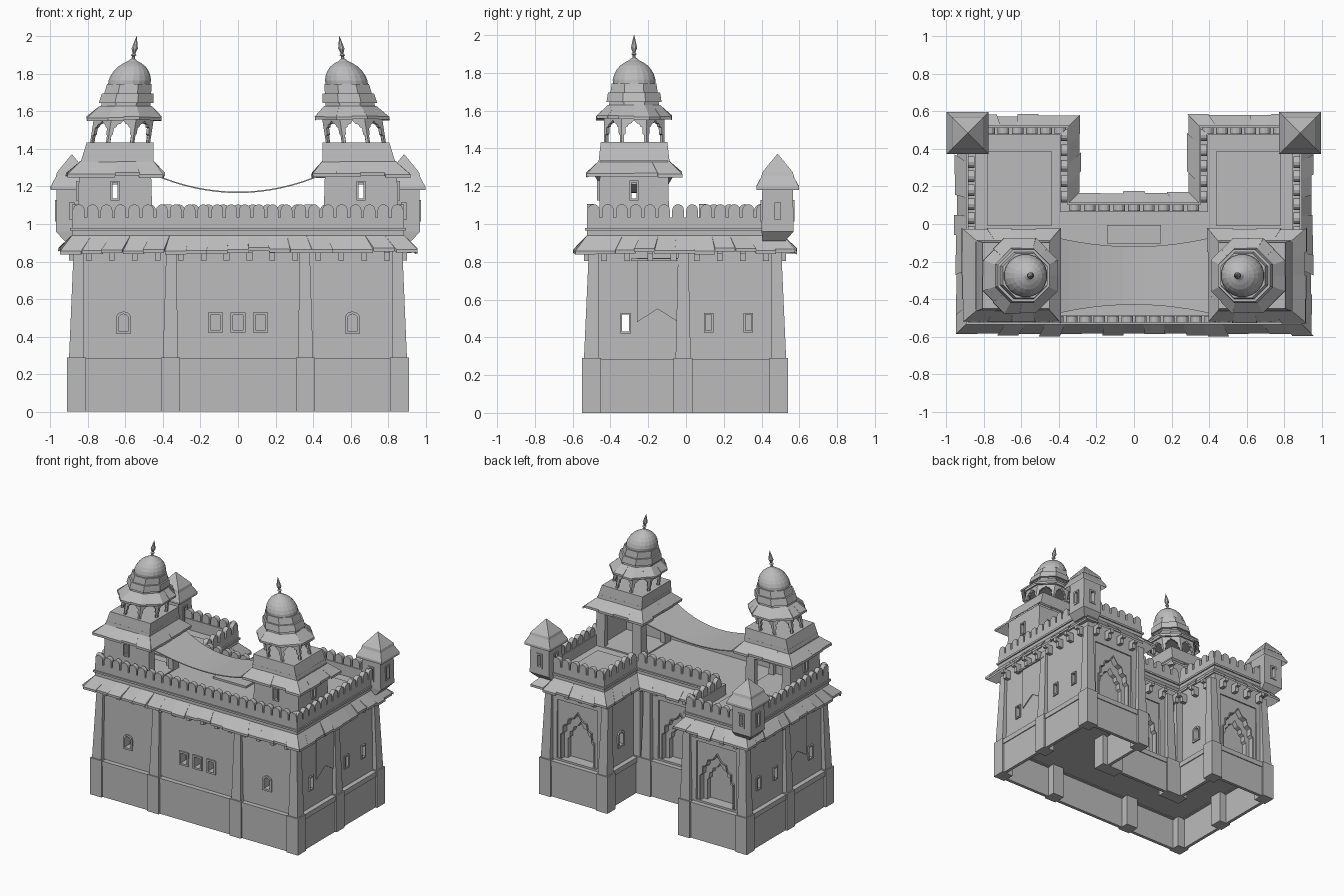
import bpy, bmesh, math, random
from mathutils import Vector

random.seed(4)
if "Cube" in bpy.data.objects:
    bpy.data.objects.remove(bpy.data.objects["Cube"])

stone = bpy.data.materials.new("grey stone")
stone.use_nodes = True
stone.diffuse_color = (0.5, 0.5, 0.5, 1)
stone.node_tree.nodes["Principled BSDF"].inputs["Base Color"].default_value = (0.5, 0.5, 0.5, 1)


def finish(name, bm):
    bmesh.ops.recalc_face_normals(bm, faces=bm.faces)
    me = bpy.data.meshes.new(name)
    bm.to_mesh(me)
    bm.free()
    me.materials.append(stone)
    ob = bpy.data.objects.new(name, me)
    bpy.context.collection.objects.link(ob)
    return ob


def cut(ob, cutter_bm):
    """Subtract a cutter mesh and drop it."""
    cutter = finish("cutter", cutter_bm)
    cutter.hide_render = True
    mod = ob.modifiers.new("cut", 'BOOLEAN')
    mod.operation, mod.object, mod.solver, mod.use_self = 'DIFFERENCE', cutter, 'EXACT', True
    bpy.context.view_layer.objects.active = ob
    bpy.ops.object.modifier_apply(modifier=mod.name)
    bpy.data.objects.remove(cutter)


def loft(bm, rings, caps=True, closed=False):
    """Skin a list of equal rings of points."""
    vs = [[bm.verts.new(p) for p in r] for r in rings]
    n = len(vs[0])
    pairs = list(zip(vs, vs[1:])) + ([(vs[-1], vs[0])] if closed else [])
    for a, b in pairs:
        for i in range(n):
            bm.faces.new((a[i], a[(i + 1) % n], b[(i + 1) % n], b[i]))
    if caps and not closed:
        bm.faces.new(vs[0][::-1])
        bm.faces.new(vs[-1])


def at(pts, z):
    return [(x, y, z) for x, y in pts]


def rect(cx, cy, hx, hy):
    return [(cx - hx, cy - hy), (cx + hx, cy - hy), (cx + hx, cy + hy), (cx - hx, cy + hy)]


def ngon(cx, cy, apothem, n=8):
    r = apothem / math.cos(math.pi / n)
    return [(cx + r * math.cos((i + .5) * math.tau / n), cy + r * math.sin((i + .5) * math.tau / n)) for i in range(n)]


def box(bm, cx, cy, hx, hy, z0, z1):
    loft(bm, [at(rect(cx, cy, hx, hy), z0), at(rect(cx, cy, hx, hy), z1)])


def on_wall(pts, origin, n, depth):
    """Lay a flat profile on a wall facing direction n."""
    return [(origin[0] - n[1] * u + n[0] * depth, origin[1] + n[0] * u + n[1] * depth, origin[2] + v) for u, v in pts]


def prism(bm, pts, origin, n, d0, d1):
    loft(bm, [on_wall(pts, origin, n, d0), on_wall(pts, origin, n, d1)])


def frame(bm, pts, origin, n, border, out=.012):
    us, vs = [p[0] for p in pts], [p[1] for p in pts]
    cu, cv = (max(us) + min(us)) / 2, (max(vs) + min(vs)) / 2
    ku, kv = 1 + 2 * border / (max(us) - min(us)), 1 + 2 * border / (max(vs) - min(vs))
    big = [(cu + (u - cu) * ku, cv + (v - cv) * kv) for u, v in pts]
    loft(bm, [on_wall(p, origin, n, d) for p, d in ((pts, -.02), (pts, out), (big, out), (big, -.02))], closed=True)


def arch(w, h, spring=.5):
    """Cusped pointed arch outline."""
    half = [(1, 0), (1, spring), (.86, spring + .04), (.84, .68), (.62, .72), (.54, .83), (.25, .87), (0, 1)]
    return [(x * w, z * h) for x, z in half] + [(-x * w, z * h) for x, z in half[-2::-1]]


def slot(w, h):
    return [(-w, 0), (w, 0), (w, h), (-w, h)]


def round_top(w, h):
    return [(-w, 0), (w, 0)] + [(w * math.cos(a * math.pi / 6), h - w + w * math.sin(a * math.pi / 6)) for a in range(7)]


def edges(pts):
    for a, b in zip(pts, pts[1:] + pts[:1]):
        a, b = Vector(a), Vector(b)
        t = (b - a).normalized()
        yield a, b, (t.y, -t.x)


def eave(bm, lower, upper, z0, z1, pitch, jitter, thick=.018):
    """Sloping ring of uneven stone slabs."""
    for (a, b, _), (c, d, _) in zip(edges(lower), edges(upper)):
        n = max(1, round((b - a).length / pitch))
        for k in range(n):
            t, u = k / n, (k + 1) / n
            push, dz = 1 + random.uniform(-jitter, jitter) * 12, random.uniform(-jitter, jitter)
            top = [(c.lerp(d, t), z1), (c.lerp(d, u), z1)]
            low = [(p.lerp(q, push), z0 + dz) for p, q in ((c.lerp(d, u), a.lerp(b, u)), (c.lerp(d, t), a.lerp(b, t)))]
            quad = [(p.x, p.y, z) for p, z in top + low]
            loft(bm, [[(x, y, z - thick) for x, y, z in quad], quad])


def outline(d):
    """U-shaped plan grown outward by d."""
    half = [(.87 + d, -.51 - d), (.87 + d, .5 + d), (.37 - d, .5 + d), (.37 - d, .09 + d)]
    return half + [(-x, y) for x, y in half[::-1]]


def ring_wall(bm, d_out, d_in, z0, z1):
    loft(bm, [at(outline(d), z) for d, z in ((d_out, z0), (d_out, z1), (d_in, z1), (d_in, z0))], closed=True)


# Main walls
bm = bmesh.new()
loft(bm, [at(outline(-.005), .25), at(outline(-.015), .95)])
walls = finish("main_walls", bm)

# Openings and their frames
holes, frames = bmesh.new(), bmesh.new()


def opening(pts, origin, n, depth=.06, border=.014):
    prism(holes, pts, origin, n, -depth, .05)
    frame(frames, pts, origin, n, border)


for x in (-.12, 0, .12):
    opening(slot(.026, .08), (x, -.5, .435), (0, -1))
prism(holes, slot(.018, .09), (.86, -.32, .43), (1, 0), -2, .1)
for s in (-1, 1):
    opening(round_top(.026, .09), (.61 * s, -.5, .43), (0, -1))
    frame(frames, slot(.018, .09), (.86 * s, -.32, .43), (s, 0), .01)
    for y in (.12, .33):
        opening(slot(.016, .085), (.86 * s, y, .435), (s, 0), border=.01)
    opening(round_top(.026, .1), (.38 * s, .28, .43), (-s, 0))
for x, y, w in ((-.61, .49, .14), (.61, .49, .14), (0, .08, .15)):
    prism(holes, slot(w + .035, .46), (x, y, .3), (0, 1), -.012, .05)
    opening(arch(w, .39), (x, y - .012, .3), (0, 1), .03, .01)
    prism(holes, arch(w * .78, .31), (x, y - .012, .3), (0, 1), -.07, .05)
cut(walls, holes)
finish("window_and_portal_frames", frames)

# Plinth, open underneath
bm = bmesh.new()
ring_wall(bm, .025, .0, 0, .25)
ring_wall(bm, .032, -.02, .245, .285)
finish("plinth", bm)

# Buttress piers
bm = bmesh.new()
spots = [(.86, -.5), (.86, -.015), (.86, .49), (.36, -.5), (.36, .49), (.36, .08), (.27, .08)]
for s in (-1, 1):
    for x, y in spots:
        box(bm, x * s, y, .05, .05, 0, .29)
        loft(bm, [at(rect(x * s, y, .04, .04), .29), at(rect(x * s * .987, y * .975, .027, .027), .86)])
finish("buttress_piers", bm)

# Eaves and brackets
bm = bmesh.new()
eave(bm, outline(.08), outline(.01), .865, .945, .11, .01)
finish("main_eaves", bm)
bm = bmesh.new()
for a, b, n in edges(outline(-.015)):
    count = round((b - a).length / .12)
    for k in range(count):
        p = a.lerp(b, (k + .5) / count)
        prism(bm, [(-.015, .0), (.015, 0), (.015, .05), (-.015, .05)], (p.x, p.y, .805), n, 0, .045)
        prism(bm, [(-.015, .0), (.015, 0), (.015, .03), (-.015, .03)], (p.x, p.y, .845), n, 0, .07)
finish("eave_brackets", bm)

# Parapet with rounded merlons
bm = bmesh.new()
ring_wall(bm, .015, -.025, .92, 1.035)
ring_wall(bm, .025, 0, .965, .98)
for a, b, n in edges(outline(.015)):
    count = round((b - a).length / .075)
    for k in range(count):
        p = a.lerp(b, (k + .5) / count)
        prism(bm, round_top(.031, .09), (p.x, p.y, 1.015), n, -.035, 0)
finish("parapet", bm)

# Roof slabs
bm = bmesh.new()
for s in (-1, 1):
    box(bm, .61 * s, .19, .17, .2, .94, .96)
box(bm, 0, -.055, .145, .05, .94, .965)
finish("roof_slabs", bm)

for s, side in ((-1, "right"), (1, "left")):
    cx, cy = .655 * s, -.275

    # Tower base room
    bm = bmesh.new()
    loft(bm, [at(rect(cx, cy, .202, .187), .93), at(rect(cx, cy, .19, .18), 1.335)])
    room = finish(side + "_tower_room", bm)
    holes, frames = bmesh.new(), bmesh.new()
    box(holes, cx, cy, .16, .145, .96, 1.25)
    box(holes, cx, cy + .2, .12, .1, .96, 1.21)
    box(holes, cx - .2 * s, cy, .1, .11, .96, 1.21)
    for o, n in (((cx, cy - .183, 1.135), (0, -1)), ((cx + .196 * s, cy, 1.135), (s, 0))):
        prism(holes, slot(.014, .085), o, n, -.1, .1)
        frame(frames, slot(.014, .085), o, n, .01)
    cut(room, holes)
    finish(side + "_tower_window_frames", frames)

    # Tower upper part: eave, platform, arcade, drum, dome and finial
    bm = bmesh.new()
    eave(bm, rect(cx, cy, .26, .25), rect(cx, cy, .19, .18), 1.27, 1.34, .12, .007)
    loft(bm, [at(rect(cx, cy, .194, .188), 1.33), at(rect(cx, cy, .178, .176), 1.435)])
    box(bm, cx, cy, .19, .185, 1.345, 1.36)
    w = .16 * math.tan(math.pi / 8)
    for i in range(8):
        a = i * math.tau / 8
        n = (math.cos(a), math.sin(a))
        o = (cx + .16 * n[0], cy + .16 * n[1], 1.43)
        prism(bm, [(w, 0), (w, .17), (-w, .17), (-w, 0)] + arch(w * .8, .12, .35)[::-1], o, n, -.02, 0)
        prism(bm, slot(w, .03), (o[0], o[1], 1.56), n, -.02, .012)
    loft(bm, [at(ngon(cx, cy, .15), z) for z in (1.57, 1.6)])
    eave(bm, ngon(cx, cy, .198), ngon(cx, cy, .138), 1.57, 1.63, .09, .005, .016)
    for ap0, ap1, z0, z1 in ((.135, .13, 1.6, 1.65), (.146, .138, 1.645, 1.695), (.126, .118, 1.69, 1.745)):
        loft(bm, [at(ngon(cx, cy, ap0), z0), at(ngon(cx, cy, ap1), z1)])
    dome = [(.112, 1.74), (.113, 1.765), (.106, 1.79), (.093, 1.815), (.074, 1.838), (.05, 1.855), (.025, 1.868), (.012, 1.88)]
    loft(bm, [at(ngon(cx, cy, r, 20), z) for r, z in dome])
    spire = [(.011, 1.87), (.007, 1.893), (.015, 1.9), (.007, 1.908), (.017, 1.935), (.012, 1.955), (.001, 2)]
    loft(bm, [at(ngon(cx, cy, r), z) for r, z in spire])
    for v in bm.verts:
        v.co.x -= s * .155 * max(0, v.co.z - 1.26)
    finish(side + "_tower_kiosk", bm)

    # Corner turret
    tx, ty = .885 * s, .485
    bm = bmesh.new()
    loft(bm, [at(rect(tx - .02 * s, ty - .02, .06, .06), .91), at(rect(tx, ty, .085, .085), .96), at(rect(tx, ty, .08, .08), 1.25)])
    turret = finish(side + "_turret", bm)
    holes, frames = bmesh.new(), bmesh.new()
    for n in ((s, 0), (0, 1), (-s, 0), (0, -1)):
        o = (tx + .082 * n[0], ty + .082 * n[1], 1.025)
        prism(holes, slot(.014, .09), o, n, -.04, .1)
        frame(frames, slot(.014, .09), o, n, .012, .008)
    cut(turret, holes)
    finish(side + "_turret_window_frames", frames)
    bm = bmesh.new()
    eave(bm, rect(tx, ty, .112, .112), rect(tx, ty, .075, .075), 1.2, 1.27, .3, .003)
    loft(bm, [at(rect(tx, ty, .085, .085), 1.255), at(rect(tx, ty, .08, .08), 1.275), at(rect(tx, ty, .002, .002), 1.37)])
    finish(side + "_turret_roof", bm)

    # Hanging banner with a notched end and its rod
    bm = bmesh.new()
    cloth = [(-.11, .34), (-.11, 0), (0, .07), (.11, 0), (.11, .34)]
    prism(bm, cloth, (.867 * s, -.15, .48), (s, 0), -.004, .004)
    prism(bm, slot(.14, .012), (.867 * s, -.15, .805), (s, 0), -.005, .015)
    finish(side + "_banner", bm)

# Cloth canopy slung between the towers
bm = bmesh.new()
rings = []
for i in range(17):
    t = i / 8 - 1
    x, z, h = .46 * t, 1.165 + .1 * t * t, .155 + .06 * t * t
    rings.append([(x, -.275 - h, z), (x, -.275 + h, z), (x, -.275 + h, z + .007), (x, -.275 - h, z + .007)])
loft(bm, rings)
finish("cloth_canopy", bm)
